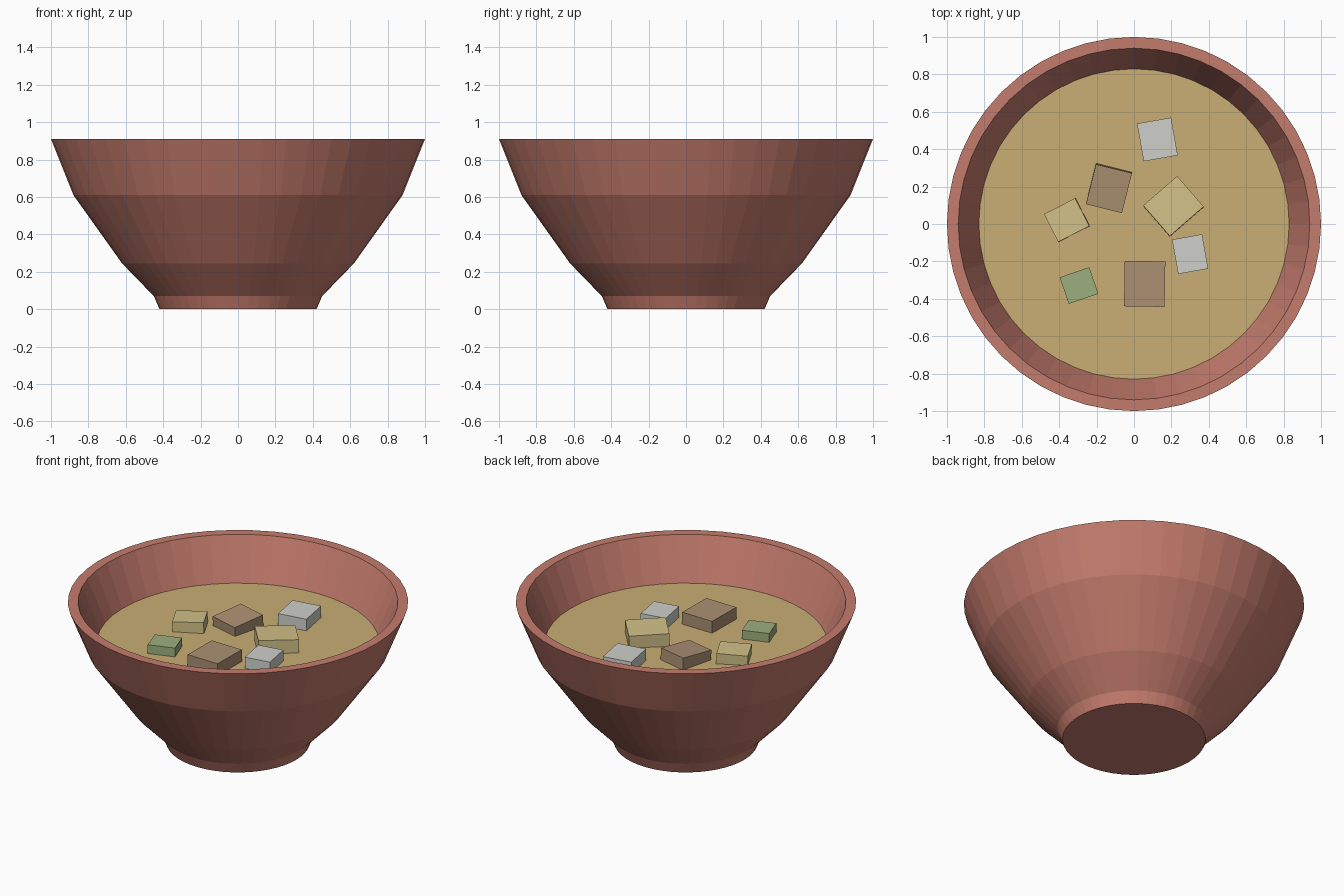
import bpy, bmesh, math
from mathutils import Matrix, Vector

if "Cube" in bpy.data.objects:
    bpy.data.objects.remove(bpy.data.objects["Cube"])

SIDES = 48


def material(name, r, g, b):
    m = bpy.data.materials.new(name)
    m.diffuse_color = [(c / 255) ** 2.2 for c in (r, g, b)] + [1]
    m.use_nodes = True
    m.node_tree.nodes["Principled BSDF"].inputs["Base Color"].default_value = m.diffuse_color
    return m


def finish(bm, name, mat):
    mesh = bpy.data.meshes.new(name)
    bm.to_mesh(mesh)
    bm.free()
    mesh.materials.append(mat)
    obj = bpy.data.objects.new(name, mesh)
    bpy.context.collection.objects.link(obj)
    return obj


clay = material("clay", 196, 123, 109)
broth = material("broth", 200, 172, 115)
brown = material("brown_food", 170, 143, 114)
yellow = material("yellow_food", 208, 191, 134)
white = material("white_food", 205, 207, 200)
green = material("green_food", 154, 174, 126)

# bowl: closed profile turned around z (foot, outer wall, rim, inner wall, floor)
profile = [(0, 0), (0.42, 0), (0.45, 0.07), (0.62, 0.245), (0.88, 0.61), (1.0, 0.91),
           (0.94, 0.91), (0.815, 0.61), (0.55, 0.25), (0.38, 0.12), (0, 0.12)]
bm = bmesh.new()
verts = [bm.verts.new((r, 0, z)) for r, z in profile]
edges = [bm.edges.new(pair) for pair in zip(verts, verts[1:])]
bmesh.ops.spin(bm, geom=verts + edges, cent=(0, 0, 0), axis=(0, 0, 1),
               angle=2 * math.pi, steps=SIDES)
bmesh.ops.remove_doubles(bm, verts=bm.verts, dist=1e-4)
bmesh.ops.recalc_face_normals(bm, faces=bm.faces)
finish(bm, "bowl", clay)

# soup: flat disc touching the inner wall
SOUP_Z = 0.645
bm = bmesh.new()
bmesh.ops.create_circle(bm, cap_ends=True, segments=SIDES, radius=0.83,
                        matrix=Matrix.Translation((0, 0, SOUP_Z)))
for f in bm.faces:
    if f.normal.z < 0:
        f.normal_flip()
finish(bm, "soup", broth)


# food pieces: slightly tilted blocks half sunk in the soup
def chunk(name, mat, x, y, top, w, d, turn, tilt_x=0, tilt_y=0):
    h = 0.12
    rot = (Matrix.Rotation(math.radians(tilt_x), 4, 'X')
           @ Matrix.Rotation(math.radians(tilt_y), 4, 'Y')
           @ Matrix.Rotation(math.radians(turn), 4, 'Z'))
    bm = bmesh.new()
    bmesh.ops.create_cube(bm, size=1, matrix=Matrix.Diagonal((w, d, h, 1)))
    obj = finish(bm, name, mat)
    obj.matrix_world = Matrix.Translation(Vector((x, y, top - h / 2))) @ rot


chunk("white_piece_back", white, 0.125, 0.452, 0.72, 0.185, 0.205, 10)
chunk("white_piece_right", white, 0.30, -0.161, 0.717, 0.163, 0.187, 10)
chunk("brown_piece_back", brown, -0.134, 0.193, 0.713, 0.198, 0.22, -14, 4)
chunk("brown_piece_front", brown, 0.057, -0.32, 0.722, 0.217, 0.243, -1)
chunk("yellow_piece_large", yellow, 0.211, 0.094, 0.729, 0.24, 0.216, 41, -2)
chunk("yellow_piece_small", yellow, -0.358, 0.021, 0.711, 0.187, 0.167, 27, 0, -2)
chunk("green_piece", green, -0.294, -0.329, 0.702, 0.167, 0.15, 19)
